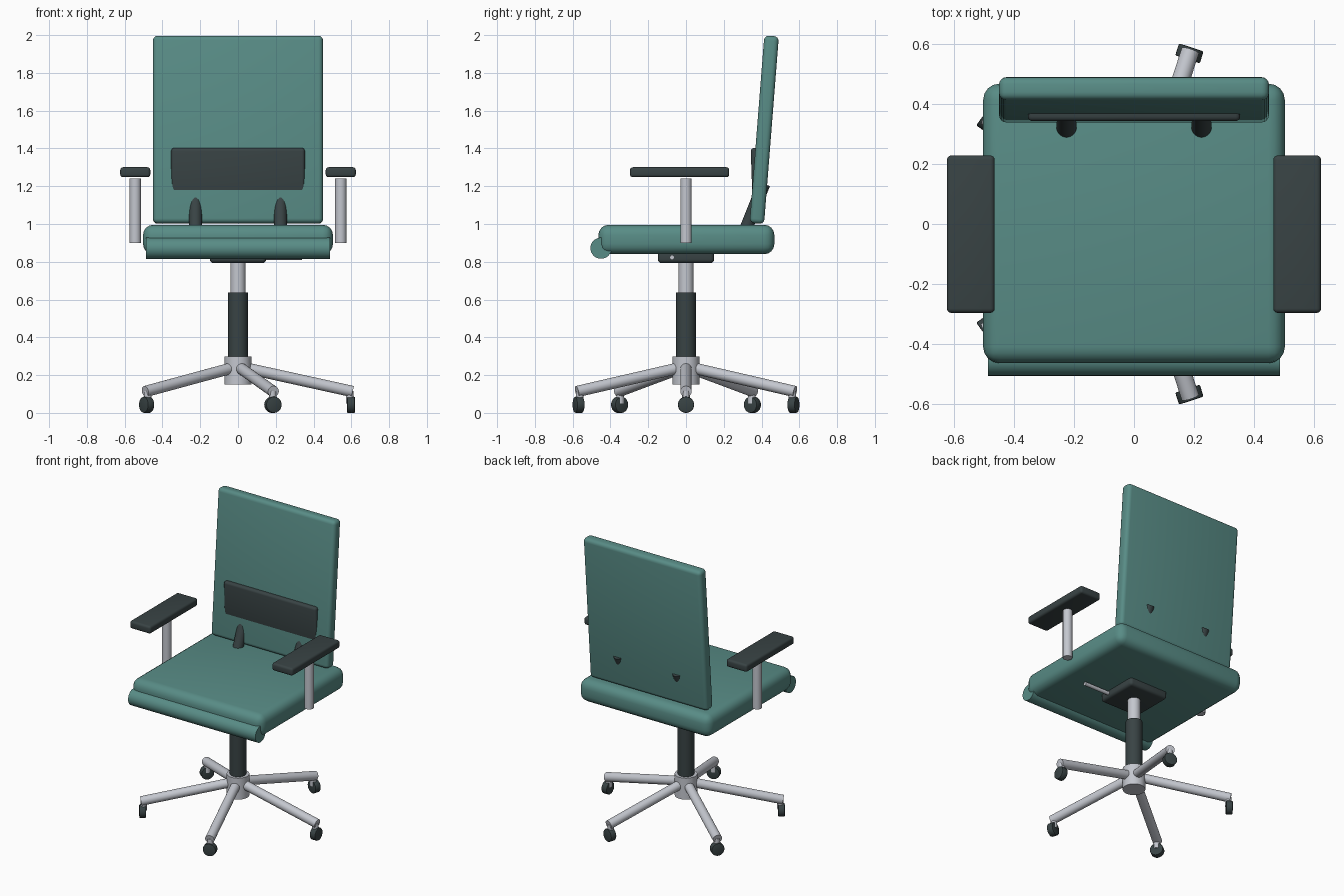
import bpy, bmesh, math
from mathutils import Vector

if "Cube" in bpy.data.objects:
    bpy.data.objects.remove(bpy.data.objects["Cube"])


def material(name, rgb):
    m = bpy.data.materials.new(name)
    m.diffuse_color = (*rgb, 1)
    m.use_nodes = True
    m.node_tree.nodes["Principled BSDF"].inputs["Base Color"].default_value = m.diffuse_color
    return m


TEAL = material("teal fabric", (0.098, 0.262, 0.238))
DARK = material("dark plastic", (0.040, 0.056, 0.058))
METAL = material("light metal", (0.55, 0.57, 0.62))


def finish(bm, name, mat):
    mesh = bpy.data.meshes.new(name)
    bm.to_mesh(mesh)
    bm.free()
    obj = bpy.data.objects.new(name, mesh)
    bpy.context.collection.objects.link(obj)
    mesh.materials.append(mat)
    bpy.ops.object.select_all(action='DESELECT')
    obj.select_set(True)
    bpy.context.view_layer.objects.active = obj
    bpy.ops.object.shade_smooth_by_angle(angle=math.radians(35))
    return obj


def box(name, mat, centre, size, bevel, tilt=0, segments=4):
    """Rounded box, tilted about x in degrees."""
    bm = bmesh.new()
    bmesh.ops.create_cube(bm, size=1)
    bmesh.ops.scale(bm, vec=size, verts=bm.verts)
    bmesh.ops.bevel(bm, geom=bm.edges[:], offset=bevel, segments=segments,
                    profile=0.5, affect='EDGES')
    obj = finish(bm, name, mat)
    obj.location = centre
    obj.rotation_euler.x = math.radians(tilt)
    return obj


def rod(name, mat, start, end, radius, bevel=0, sides=32):
    """Cylinder between two points."""
    start, end = Vector(start), Vector(end)
    axis = end - start
    bm = bmesh.new()
    bmesh.ops.create_cone(bm, cap_ends=True, segments=sides, radius1=radius,
                          radius2=radius, depth=axis.length)
    if bevel:
        rims = [e for e in bm.edges if any(len(f.verts) > 4 for f in e.link_faces)]
        bmesh.ops.bevel(bm, geom=rims, offset=bevel, segments=2,
                        profile=0.5, affect='EDGES')
    obj = finish(bm, name, mat)
    obj.location = (start + end) / 2
    obj.rotation_mode = 'QUATERNION'
    obj.rotation_quaternion = axis.to_track_quat('Z', 'Y')
    return obj


# Seat cushion with rolled front edge
box("seat", TEAL, (0, 0.002, 0.918), (1.006, 0.932, 0.156), 0.055)
rod("seat_front_roll", TEAL, (-0.487, -0.45, 0.872), (0.487, -0.45, 0.872), 0.056)

# Leaning backrest with lumbar pad
box("backrest", TEAL, (0, 0.414, 1.499), (0.9, 0.077, 0.996), 0.025, tilt=-4.5)
box("lumbar_pad", DARK, (0, 0.370, 1.27), (0.708, 0.046, 0.265), 0.016, tilt=2)

# Arms and back brackets on both sides
for side, sx in (("left", -1), ("right", 1)):
    rod(side + "_back_bracket", DARK, (sx * 0.225, 0.282, 0.888),
        (sx * 0.225, 0.413, 1.213), 0.034)
    rod(side + "_arm_post", METAL, (sx * 0.544, 0, 0.9), (sx * 0.544, 0, 1.24), 0.03)
    box(side + "_arm_pad", DARK, (sx * 0.544, -0.034, 1.274),
        (0.159, 0.525, 0.053), 0.015)

# Tilt mechanism and lever
box("mechanism", DARK, (0, 0, 0.828), (0.298, 0.298, 0.07), 0.02)
rod("lever", METAL, (0.08, -0.074, 0.823), (0.34, -0.074, 0.823), 0.0125)

# Gas lift column and hub
rod("inner_column", METAL, (0, 0, 0.6), (0, 0, 0.82), 0.04)
rod("outer_column", DARK, (0, 0, 0.25), (0, 0, 0.638), 0.052)
rod("hub", METAL, (0, 0, 0.15), (0, 0, 0.298), 0.071)

# Five star legs with casters
for i in range(5):
    a = math.radians(72 * i)

    def at(r, z):
        return (r * math.cos(a), r * math.sin(a), z)

    rod(f"leg_{i}", METAL, at(0.02, 0.242), at(0.607, 0.113), 0.03)
    rod(f"caster_stem_{i}", METAL, at(0.592, 0.05), at(0.592, 0.115), 0.02)
    rod(f"caster_wheel_{i}", DARK, at(0.577, 0.043), at(0.619, 0.043), 0.043, bevel=0.005)
